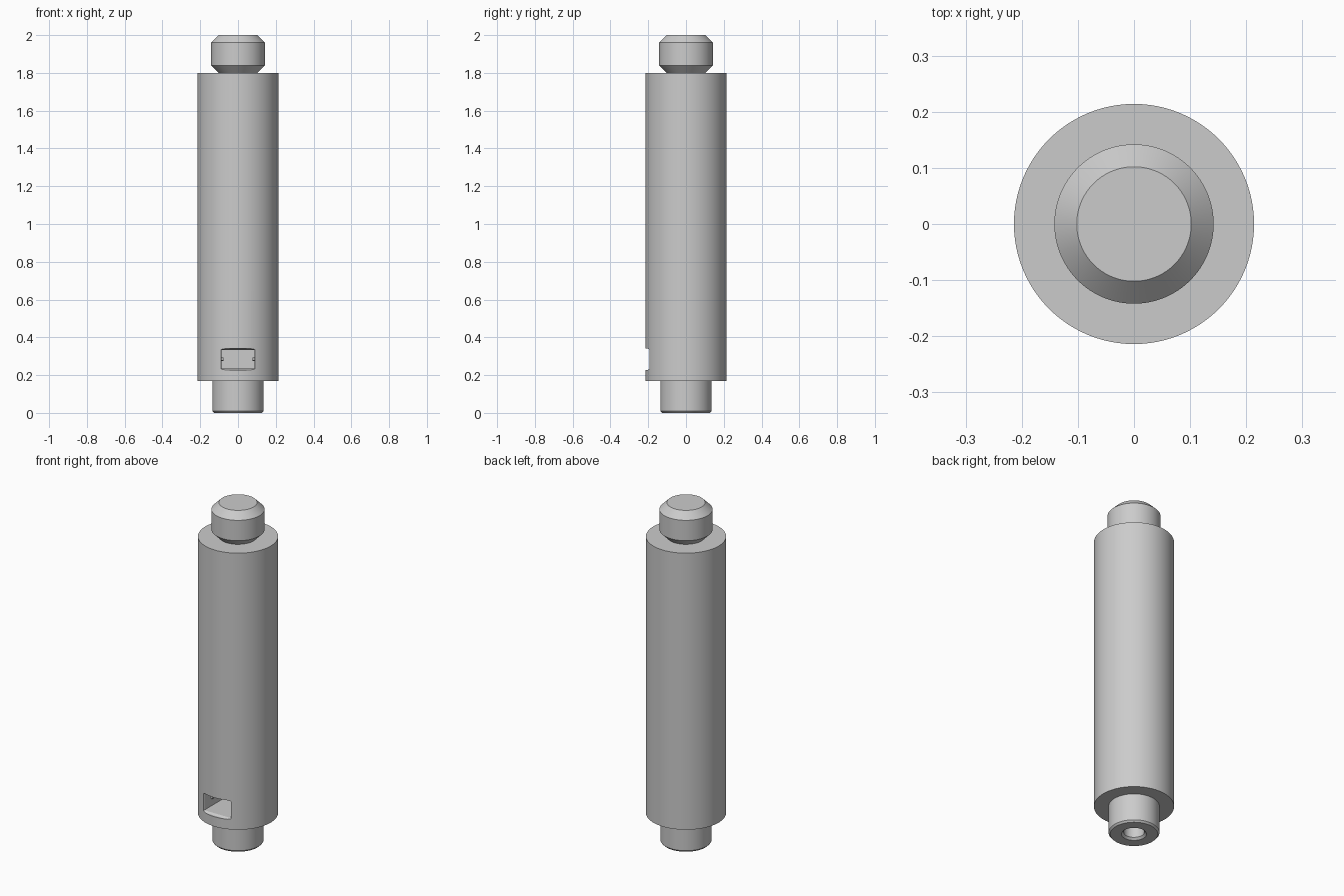
import bpy
import bmesh
import math

cube = bpy.data.objects.get("Cube")
if cube:
    bpy.data.objects.remove(cube, do_unlink=True)

grey = bpy.data.materials.new("plain grey")
grey.use_nodes = True
grey.diffuse_color = (0.6, 0.6, 0.6, 1)
grey.node_tree.nodes["Principled BSDF"].inputs["Base Color"].default_value = (0.6, 0.6, 0.6, 1)


def add_object(name, bm):
    bmesh.ops.recalc_face_normals(bm, faces=bm.faces)
    mesh = bpy.data.meshes.new(name)
    bm.to_mesh(mesh)
    bm.free()
    obj = bpy.data.objects.new(name, mesh)
    bpy.context.collection.objects.link(obj)
    mesh.materials.append(grey)
    return obj


def lathe(name, profile, sides=96):
    """Spin a (radius, height) profile around the z axis."""
    bm = bmesh.new()
    verts = [bm.verts.new((r, 0, z)) for r, z in profile]
    edges = [bm.edges.new(pair) for pair in zip(verts, verts[1:])]
    bmesh.ops.spin(bm, geom=verts + edges, cent=(0, 0, 0), axis=(0, 0, 1),
                   angle=math.tau, steps=sides, use_duplicate=False)
    bmesh.ops.remove_doubles(bm, verts=bm.verts, dist=1e-5)
    return add_object(name, bm)


def smooth(obj):
    bpy.ops.object.select_all(action="DESELECT")
    obj.select_set(True)
    bpy.context.view_layer.objects.active = obj
    bpy.ops.object.shade_smooth_by_angle(angle=math.radians(25))


# One turned shaft: bored spigot, main barrel and chamfered knob
shaft = lathe("shaft", [
    (0, 0.16), (0.055, 0.16), (0.055, 0.012), (0.067, 0),
    (0.127, 0), (0.136, 0.01), (0.136, 0.17),
    (0.214, 0.17), (0.214, 1.8),
    (0.102, 1.8), (0.142, 1.84), (0.142, 1.96), (0.102, 2.0), (0, 2.0)])

# Window pocket: a box with a flared mouth
bm = bmesh.new()
rings = []
for y, half_width, half_height in [(-0.25, 0.095, 0.056), (-0.202, 0.095, 0.056),
                                   (-0.19, 0.087, 0.049), (0.0, 0.087, 0.049)]:
    rings.append([bm.verts.new((sx * half_width, y, 0.284 + sz * half_height))
                  for sx, sz in [(-1, -1), (1, -1), (1, 1), (-1, 1)]])
for a, b in zip(rings, rings[1:]):
    for i in range(4):
        j = (i + 1) % 4
        bm.faces.new((a[i], a[j], b[j], b[i]))
bm.faces.new(rings[0])
bm.faces.new(rings[-1])
cutter = add_object("window_cutter", bm)
cutter.hide_render = True
cutter.hide_viewport = True

cut = shaft.modifiers.new("window", "BOOLEAN")
cut.operation = "DIFFERENCE"
cut.solver = "EXACT"
cut.object = cutter

# Apply the cut, then remove the helper
graph = bpy.context.evaluated_depsgraph_get()
result = bpy.data.meshes.new_from_object(shaft.evaluated_get(graph))
shaft.modifiers.clear()
shaft.data = result
bpy.data.objects.remove(cutter, do_unlink=True)
smooth(shaft)

# Small pins on both side walls of the pocket
for side, label in [(1, "left"), (-1, "right")]:
    bm = bmesh.new()
    bmesh.ops.create_cone(bm, cap_ends=True, segments=16, radius1=0.008, radius2=0.008, depth=0.01)
    pin = add_object(label + "_pocket_pin", bm)
    pin.rotation_euler = (0, math.pi / 2, 0)
    pin.location = (side * 0.083, -0.12, 0.284)
    smooth(pin)
